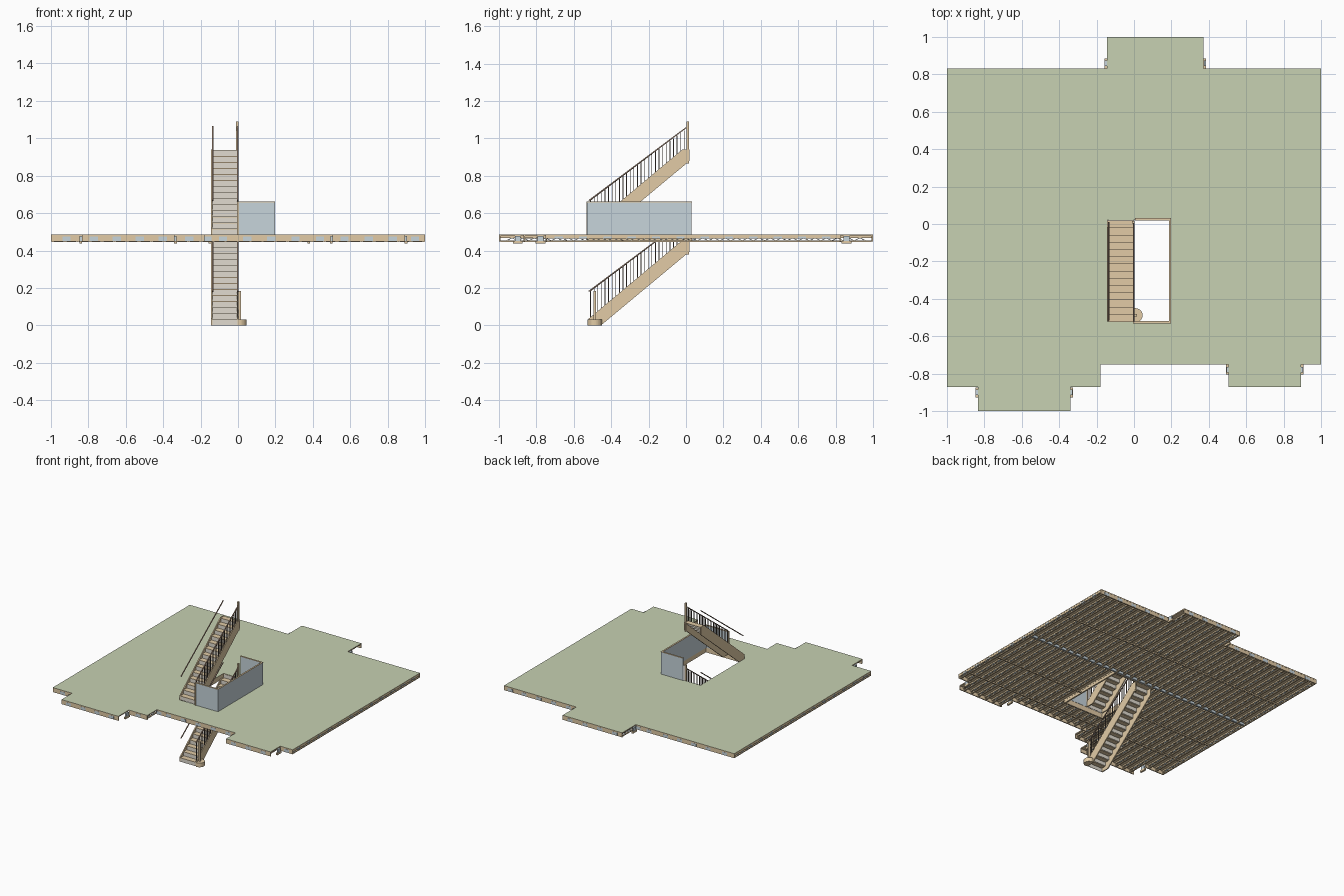
import bpy, bmesh, math
from mathutils import Vector, Matrix

if "Cube" in bpy.data.objects:
    bpy.data.objects.remove(bpy.data.objects["Cube"])


def mat(name, c):
    m = bpy.data.materials.new(name)
    m.diffuse_color = (*c, 1)
    m.use_nodes = True
    m.node_tree.nodes["Principled BSDF"].inputs["Base Color"].default_value = m.diffuse_color
    return m


GREEN = mat("floor_green", (0.57, 0.635, 0.445))
TAN = mat("timber_tan", (0.76, 0.60, 0.38))
CREAM = mat("riser_cream", (0.75, 0.71, 0.63))
BLUE = mat("blue_grey", (0.57, 0.66, 0.71))
BROWN = mat("handrail_brown", (0.34, 0.23, 0.17))
DARK = mat("baluster_brown", (0.17, 0.13, 0.105))


class Part:
    """Collects boxes, bars and prisms into one named object."""

    def __init__(self, name, *mats):
        self.name, self.mats, self.bm = name, mats, bmesh.new()

    def box(self, x0, x1, y0, y1, z0, z1):
        m = Matrix.LocRotScale(((x0 + x1) / 2, (y0 + y1) / 2, (z0 + z1) / 2), None,
                               (x1 - x0, y1 - y0, z1 - z0))
        bmesh.ops.create_cube(self.bm, size=1, matrix=m)

    def bar(self, a, b, w, h):
        a, b = Vector(a), Vector(b)
        d = b - a
        m = Matrix.LocRotScale((a + b) / 2, Matrix.Rotation(math.atan2(d.z, d.y), 3, 'X').to_quaternion(),
                               (w, d.length, h))
        bmesh.ops.create_cube(self.bm, size=1, matrix=m)

    def prism(self, pts, depth):
        f = self.bm.faces.new([self.bm.verts.new(p) for p in pts])
        r = bmesh.ops.extrude_face_region(self.bm, geom=[f])
        bmesh.ops.translate(self.bm, vec=depth,
                            verts=[v for v in r['geom'] if isinstance(v, bmesh.types.BMVert)])
        bmesh.ops.recalc_face_normals(self.bm, faces=self.bm.faces)

    def done(self):
        me = bpy.data.meshes.new(self.name)
        self.bm.to_mesh(me)
        self.bm.free()
        for m in self.mats:
            me.materials.append(m)
        ob = bpy.data.objects.new(self.name, me)
        bpy.context.collection.objects.link(ob)
        return ob


# Main levels and stairwell opening
TOP, SHEET, BOT = 0.485, 0.477, 0.446
HX0, HX1, HY0, HY1 = -0.142, 0.192, -0.522, 0.022

# Rows of the floor outline: x range, front edge, back edge
STRIPS = [(-1, -.833, -.87, .83), (-.833, -.34, -1, .83), (-.34, -.18, -.87, .83),
          (-.18, -.145, -.75, .83), (-.145, .372, -.75, 1), (.372, .505, -.75, .83),
          (.505, .892, -.87, .83), (.892, 1, -.75, .83)]

# Floor sheet: one outline walked along the front, back along the rear
front = [p for x0, x1, f, b in STRIPS for p in ((x0, f), (x1, f))]
back = [p for x0, x1, f, b in reversed(STRIPS) for p in ((x1, b), (x0, b))]
outline = []
for p in front + back:
    if p not in outline:
        outline.append(p)
deck = Part("floor_sheet", GREEN, TAN)
deck.prism([(x, y, SHEET) for x, y in outline], (0, 0, TOP - SHEET))
deck = deck.done()
cut = Part("stairwell_cutter")
cut.box(HX0, HX1, HY0, HY1, 0.3, 0.7)
cut = cut.done()
cut.hide_render = True
cut.hide_set(True)
mod = deck.modifiers.new("stairwell", 'BOOLEAN')
mod.object, mod.solver = cut, 'EXACT'
me = bpy.data.meshes.new_from_object(deck.evaluated_get(bpy.context.evaluated_depsgraph_get()))
deck.modifiers.clear()
deck.data = me
me.materials.clear()
me.materials.append(GREEN)
me.materials.append(TAN)
for f in me.polygons:
    f.material_index = 0 if f.normal.z > 0.5 else 1
bpy.data.objects.remove(cut)

# Open-web floor joists running front to back
chords, webs = Part("joist_chords", TAN), Part("joist_webs", BLUE)
STEP, W, PITCH = 0.06, 0.011, 0.066
for i in range(31):
    x = -0.99 + i * PITCH
    f, b = next((s[2], s[3]) for s in STRIPS if s[0] <= x <= s[1])
    runs = [(f, HY0), (HY1, b)] if HX0 < x < HX1 else [(f, b)]
    for y0, y1 in runs:
        y0, y1 = y0 + 0.008, y1 - 0.008
        chords.box(x - W / 2, x + W / 2, y0, y1, 0.467, SHEET)
        chords.box(x - W / 2, x + W / 2, y0, y1, BOT, 0.453)
        for k in range(math.ceil(y0 / STEP), math.floor(y1 / STEP)):
            y = k * STEP
            webs.bar((x, y, 0.452), (x, y + STEP / 2, 0.468), 0.007, 0.004)
            webs.bar((x, y + STEP / 2, 0.468), (x, y + STEP, 0.452), 0.007, 0.004)
chords.done()
webs.done()

# Rim boards along front and rear edges with steel plates let in flush
rim, plates = Part("rim_boards", TAN), Part("rim_plates", BLUE)
for x0, x1, f, b in STRIPS:
    for y, s in ((f, 1), (b, -1)):
        ys = sorted((y + s * 0.001, y + s * 0.008))
        rim.box(x0, x1, *ys, 0.449, SHEET)
        n = max(1, round((x1 - x0) / 0.13))
        for k in range(n):
            c = x0 + (k + 0.5) * (x1 - x0) / n
            ps = sorted((y, y + s * 0.004))
            plates.box(c - 0.022, c + 0.022, *ps, 0.452, 0.474)
# Side rims with plates, and stairwell trimmers
for x, f, px in ((-0.999, -.87, -1), (0.991, -.75, 0.996)):
    rim.box(x, x + 0.008, f, .83, 0.464, SHEET)
    for k in range(12):
        y = f + 0.07 + k * 0.13
        plates.box(px, px + 0.004, y - 0.022, y + 0.022, 0.465, 0.475)
for x in (HX0 - 0.01, HX1):
    rim.box(x, x + 0.01, HY0, HY1, BOT, SHEET)
rim.box(HX0 - .01, HX1 + .01, HY0 - .01, HY0, BOT, SHEET)
rim.box(HX0 - .01, HX1 + .01, HY1, HY1 + .01, BOT, SHEET)
rim.done()
plates.done()

# Blocking between joists and steel centre blocking
brace, beam = Part("joist_blocking", TAN), Part("centre_blocking", BLUE)
for i in range(30):
    x = -0.99 + i * PITCH
    x0, x1 = x + 0.008, x + PITCH - 0.008
    for y in (-0.64, -0.34, 0.42):
        if not (HY0 < y < HY1 and x1 > HX0 - .01 and x0 < HX1 + .01):
            brace.box(x0, x1, y - 0.005, y + 0.005, BOT, 0.457)
    beam.box(x0, x1, 0.036, 0.050, BOT, 0.466)
brace.done()
beam.done()

# Brackets beside each bay
brk, cap = Part("bay_brackets", BLUE), Part("bay_bracket_blocks", TAN)
for x, y in ((-.151, .858), (.379, .858), (-.840, -.9), (-.334, -.9), (.499, -.778), (.898, -.778)):
    brk.box(x - 0.006, x + 0.006, y - 0.015, y + 0.015, 0.452, 0.478)
    cap.box(x - 0.007, x + 0.007, y - 0.026, y + 0.026, 0.437, 0.452)
brk.done()
cap.done()

# Stair flights
N, Y0, Y1 = 14, -0.52, 0.02
GO, RISE = (Y1 - Y0) / N, TOP / 15
XL, XR = -0.14, 0.0


def flight(tag, z, risers):
    tread, riser = Part(tag + "_treads", TAN), Part(tag + "_risers", CREAM)
    for i in range(risers):
        y, zt = Y0 + i * GO, z + (i + 1) * RISE
        riser.box(XL + .004, XR - .004, y, y + 0.003, zt - RISE, zt - 0.004)
        if i < N:
            tread.box(XL + .004, XR - .004, y - 0.003, y + GO, zt - 0.004, zt)
    tread.done()
    riser.done()
    # Sloping side boards
    board = Part(tag + "_stringers", TAN)
    prof = [(Y0, z), (Y0 + .065, z), (Y1, z + 0.395), (Y1, z + 0.456),
            (Y1 - GO, z + 0.456), (Y0, z + 0.036)]
    for x in (XL - 0.003, XR - 0.005):
        board.prism([(x, a, b) for a, b in prof], (0.008, 0, 0))
    board.done()
    # Balustrade on the open side, wall handrail on the other
    rail = Part(tag + "_rails", BROWN)
    za, zb = z + 0.182, z + 0.579
    rail.bar((XR - .002, Y0, za), (XR - .002, Y1 - .01, zb), 0.007, 0.006)
    rail.bar((XL + .005, Y0 + .005, za), (XL + .005, Y1 - .01, zb), 0.006, 0.006)
    rail.done()
    bal = Part(tag + "_balusters", DARK)
    for i in range(2 * N - 1):
        t = (i + 0.5) / (2 * N)
        y = Y0 + t * (Y1 - Y0)
        bal.box(XR - .004, XR, y - .002, y + .002,
                z + 0.03 + t * 0.43, za + t * (zb - za))
    bal.done()
    # Upper newel post
    post = Part(tag + "_top_newel", TAN)
    post.box(XR - .01, XR + .002, Y1 - .018, Y1 - .004, z + 0.38, z + 0.605)
    post.done()


flight("lower_stair", 0, N + 1)
flight("upper_stair", TOP, N)

# Rounded starting step and its newel
step = Part("starting_step", TAN)
r, cy = 0.038, -0.488
arc = [(0.008 + r * math.cos(a), cy + r * math.sin(a), 0)
       for a in (math.radians(-90 + 180 * k / 16) for k in range(17))]
step.prism([(0.003, cy - r, 0)] + arc + [(0.003, cy + r, 0)], (0, 0, RISE))
step.done()
newel = Part("starting_newel", TAN)
newel.box(0.004, 0.016, cy - .006, cy + .006, RISE, 0.185)
newel.done()

# Half wall around the opening with a timber cap
wall, trim = Part("half_wall", BLUE), Part("half_wall_cap", TAN)
for a in ((0.006, 0.197, -0.53, -0.52), (0.187, 0.197, -0.52, 0.02), (0.006, 0.197, 0.02, 0.03)):
    wall.box(*a, TOP, 0.657)
    trim.box(a[0] - .001, a[1] + .001, a[2] - .001, a[3] + .001, 0.657, 0.661)
trim.box(-0.006, 0.006, -0.533, -0.519, TOP, 0.661)
wall.done()
trim.done()
